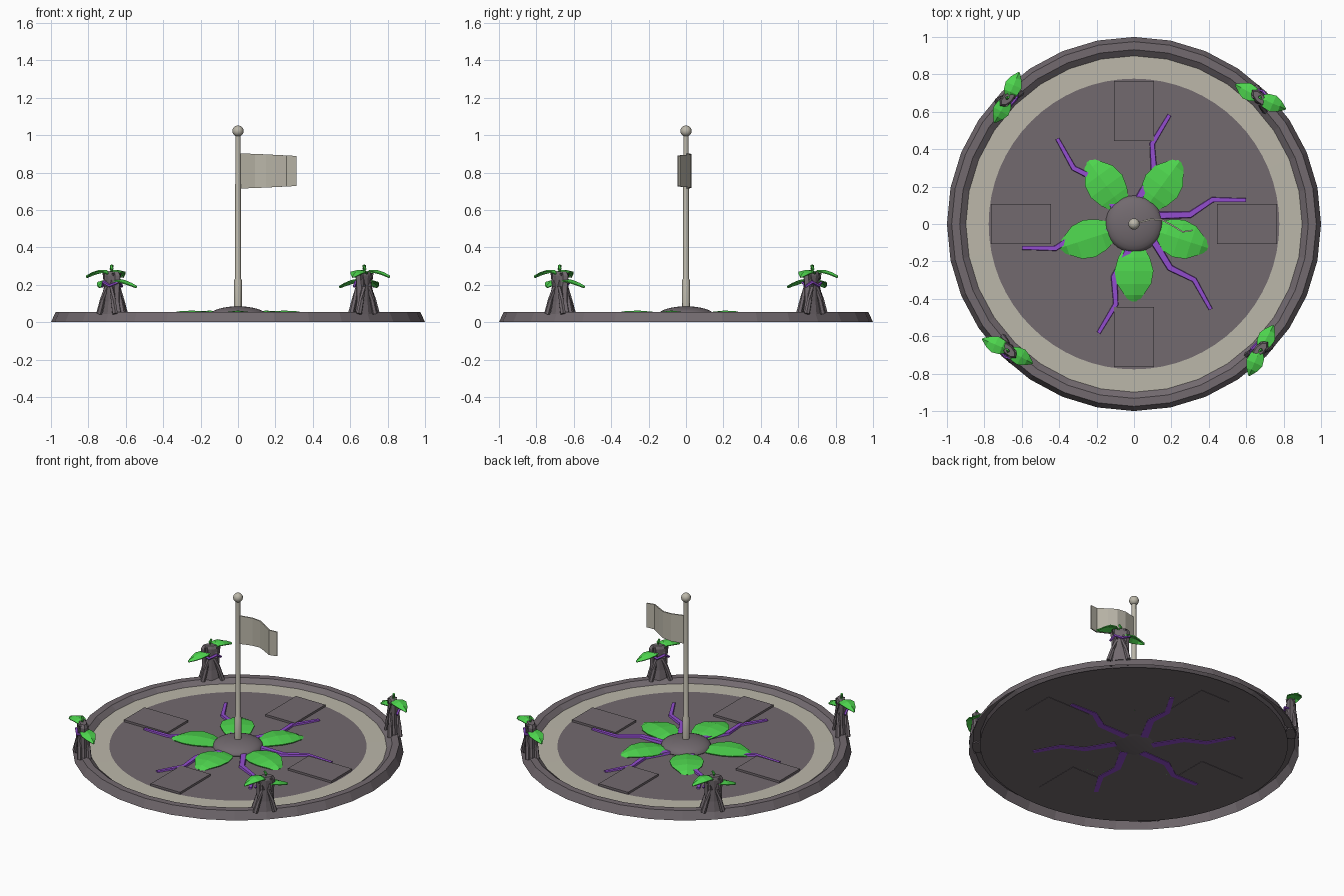
import bpy, bmesh, math
from mathutils import Vector, Matrix

if "Cube" in bpy.data.objects:
    bpy.data.objects.remove(bpy.data.objects["Cube"])


def material(name, rgb):
    m = bpy.data.materials.new(name)
    m.diffuse_color = (*rgb, 1)
    m.use_nodes = True
    m.node_tree.nodes["Principled BSDF"].inputs["Base Color"].default_value = m.diffuse_color
    return m


STONE = material("grey_stone", (0.168, 0.143, 0.158))
CREAM = material("pale_stone", (0.50, 0.475, 0.40))
GREEN = material("leaf_green", (0.075, 0.66, 0.075))
PURPLE = material("root_purple", (0.29, 0.075, 0.62))


def make(name, verts, faces, mats, smooth=None, fix=True):
    me = bpy.data.meshes.new(name)
    me.from_pydata([tuple(v) for v in verts], [], faces)
    if fix:
        bm = bmesh.new()
        bm.from_mesh(me)
        bmesh.ops.remove_doubles(bm, verts=bm.verts, dist=1e-5)
        bmesh.ops.recalc_face_normals(bm, faces=bm.faces)
        bm.to_mesh(me)
        bm.free()
    for m in mats:
        me.materials.append(m)
    ob = bpy.data.objects.new(name, me)
    bpy.context.collection.objects.link(ob)
    if smooth:
        bpy.ops.object.select_all(action='DESELECT')
        bpy.context.view_layer.objects.active = ob
        ob.select_set(True)
        bpy.ops.object.shade_smooth_by_angle(angle=math.radians(smooth))
    return ob


def loft(name, rings, mats, smooth=None, caps=True, fix=True):
    """Skin a list of closed rings with equal point counts."""
    n = len(rings[0])
    verts = [p for r in rings for p in r]
    faces = [(k * n + i, k * n + (i + 1) % n, (k + 1) * n + (i + 1) % n, (k + 1) * n + i)
             for k in range(len(rings) - 1) for i in range(n)]
    if caps:
        faces += [tuple(range(n))[::-1], tuple((len(rings) - 1) * n + i for i in range(n))]
    return make(name, verts, faces, mats, smooth, fix)


def circle(r, z, n, ry=None):
    ry = r if ry is None else ry
    return [Vector((r * math.cos(2 * math.pi * i / n), ry * math.sin(2 * math.pi * i / n), z))
            for i in range(n)]


def lathe(name, profile, n, mats, smooth=None, caps=True, fix=True):
    return loft(name, [circle(r, z, n) for r, z in profile], mats, smooth, caps, fix)


def tube(name, path, radii, mat, n=6):
    path = [Vector(p) for p in path]
    rings = []
    for i, p in enumerate(path):
        d = (path[min(i + 1, len(path) - 1)] - path[max(i - 1, 0)]).normalized()
        q = d.to_track_quat('Z', 'Y')
        rings.append([p + q @ c for c in circle(radii[i], 0, n)])
    return loft(name, rings, [mat])


def leaf(name, spine, widths, droop, thick=0.006):
    """Leaf along a spine (distance, height), creased on the midrib."""
    verts, faces = [], []
    for (d, z), w in zip(spine, widths):
        verts += [(d, -w, z - droop), (d, 0, z), (d, w, z - droop)]
    for k in range(len(spine) - 1):
        for j in range(2):
            a = 3 * k + j
            faces.append((a, a + 3, a + 4, a + 1))
    ob = make(name, verts, faces, [GREEN], fix=False)
    mod = ob.modifiers.new("thickness", 'SOLIDIFY')
    mod.thickness = thick
    mod.offset = -1
    return ob


def place(ob, matrix):
    ob.matrix_world = matrix
    return ob


def turn(deg):
    return Matrix.Rotation(math.radians(deg), 4, 'Z')


# Raised rim, open underneath
lathe("rim", [(1.0, 0), (0.975, 0.055), (0.932, 0.055), (0.895, 0.026)], 32, [STONE],
      caps=False, fix=False)

# Floor with a pale outer band
floor = lathe("floor", [(0.93, 0.02), (0.915, 0.029), (0.777, 0.03), (0.01, 0.031)], 64, [STONE, CREAM])
for f in floor.data.polygons:
    c = f.center
    if f.normal.z > 0.5 and math.hypot(c.x, c.y) > 0.78:
        f.material_index = 1

# Four paving slabs
for i in range(4):
    rings = [[Vector((x, y, z)) for x, y in ((0.445, -0.108), (0.765, -0.108),
                                             (0.765, 0.108), (0.445, 0.108))]
             for z in (0.018, 0.044)]
    place(loft("paving_slab", rings, [STONE]), turn(90 * i))

# Six crooked roots
ROOT = [(0.10, 0.045, 0.03), (0.30, 0.05, 0.026), (0.42, 0.13, 0.022)]
ROOT_W = [0.024, 0.021, 0.017, 0.013]
for i in range(6):
    rings = []
    path = [Vector((p[0], p[1], 0)) for p in ROOT] + [Vector((0.6, 0.127, 0))]
    for k, p in enumerate(path):
        d = (path[min(k + 1, 3)] - path[max(k - 1, 0)]).normalized()
        s = Vector((-d.y, d.x, 0)) * ROOT_W[k]
        top = Vector((0, 0, 0.048 - 0.003 * k))
        low = Vector((0, 0, 0.016))
        rings.append([p - s + low, p + s + low, p + s * 0.7 + top, p - s * 0.7 + top])
    place(loft("root", rings, [PURPLE]), turn(60 * i))

# Five broad leaves around the centre
for i in range(5):
    ob = leaf("centre_leaf",
              [(0.12, 0.045), (0.18, 0.056), (0.25, 0.062), (0.32, 0.06), (0.38, 0.05), (0.415, 0.036)],
              [0.05, 0.085, 0.104, 0.092, 0.05, 0.025], 0.012)
    place(ob, turn(-90 + 72 * i))

# Central mound, shallow below the floor
mound = [(0.152 * math.cos(a), 0.035 + math.sin(a) * (0.05 if a > 0 else 0.025))
         for a in [math.radians(-84 + 14 * k) for k in range(13)]]
lathe("centre_mound", mound, 32, [STONE], smooth=40)

# Flagpole with sleeve and ball
lathe("pole", [(0.022, 0.07), (0.022, 0.22), (0.016, 0.235), (0.014, 1.01)], 12, [CREAM], smooth=30)
ball = [(0.03 * math.cos(a), 1.022 + 0.03 * math.sin(a))
        for a in [math.radians(-85 + 17 * k) for k in range(11)]]
lathe("pole_ball", ball, 16, [CREAM], smooth=40)

# Waving flag
WAVE = [(0.012, 0.005), (0.09, 0.025), (0.15, 0.022), (0.20, -0.005), (0.26, -0.042), (0.312, -0.034)]
verts, faces = [], []
for x, y in WAVE:
    sag = 0.05 * max(0, x - 0.05)
    verts += [(x, y, 0.715 + sag), (x, y, 0.902 - sag)]
for k in range(len(WAVE) - 1):
    faces.append((2 * k, 2 * k + 2, 2 * k + 3, 2 * k + 1))
flag = make("flag", verts, faces, [CREAM], fix=False)
mod = flag.modifiers.new("thickness", 'SOLIDIFY')
mod.thickness = 0.008
mod.offset = 0

# Four stumps on the rim; local x points outward, local y along the rim
for i in range(4):
    a = 45 + 90 * i
    base = turn(a) @ Matrix.Translation((0.952, 0, 0))
    side = 1 if i % 2 == 0 else -1
    rings = [circle(rx, z, 8, ry) for rx, ry, z in
             ((0.034, 0.066, 0.045), (0.027, 0.052, 0.11), (0.026, 0.054, 0.19),
              (0.03, 0.06, 0.25), (0.022, 0.048, 0.27))]
    place(loft("stump", rings, [STONE]), base)
    # Gnarled ribs on both faces
    for s in (-1, 1):
        for y in (-0.045, 0.035):
            rib = tube("stump_rib", [(s * 0.03, y * 1.5, 0.045), (s * 0.027, y, 0.12),
                                     (s * 0.02, y * 0.5, 0.19), (s * 0.018, y * 0.9, 0.262)],
                       [0.016, 0.014, 0.014, 0.011], STONE)
            place(rib, base)
    # Purple vine across one face
    vine = tube("stump_vine", [(side * 0.012, -0.062, 0.19), (side * 0.034, -0.03, 0.215),
                               (side * 0.036, 0.015, 0.195), (side * 0.012, 0.062, 0.215)],
                [0.007, 0.009, 0.009, 0.006], PURPLE, 5)
    place(vine, base)
    # High leaf, low leaf and sprout
    shape = [0.016, 0.04, 0.046, 0.03, 0.004]
    high = leaf("stump_leaf", [(0.0, 0.262), (0.035, 0.28), (0.075, 0.28), (0.115, 0.268), (0.15, 0.25)],
                shape, 0.01)
    place(high, base @ turn(-68))
    low = leaf("stump_leaf", [(0.0, 0.235), (0.04, 0.232), (0.08, 0.225), (0.115, 0.212), (0.15, 0.196)],
               shape, 0.01)
    place(low, base @ turn(106))
    sprout = tube("sprout", [(0, 0, 0.255), (0.004, 0.004, 0.285), (0.002, -0.006, 0.305)],
                  [0.012, 0.009, 0.007], GREEN, 5)
    place(sprout, base)
